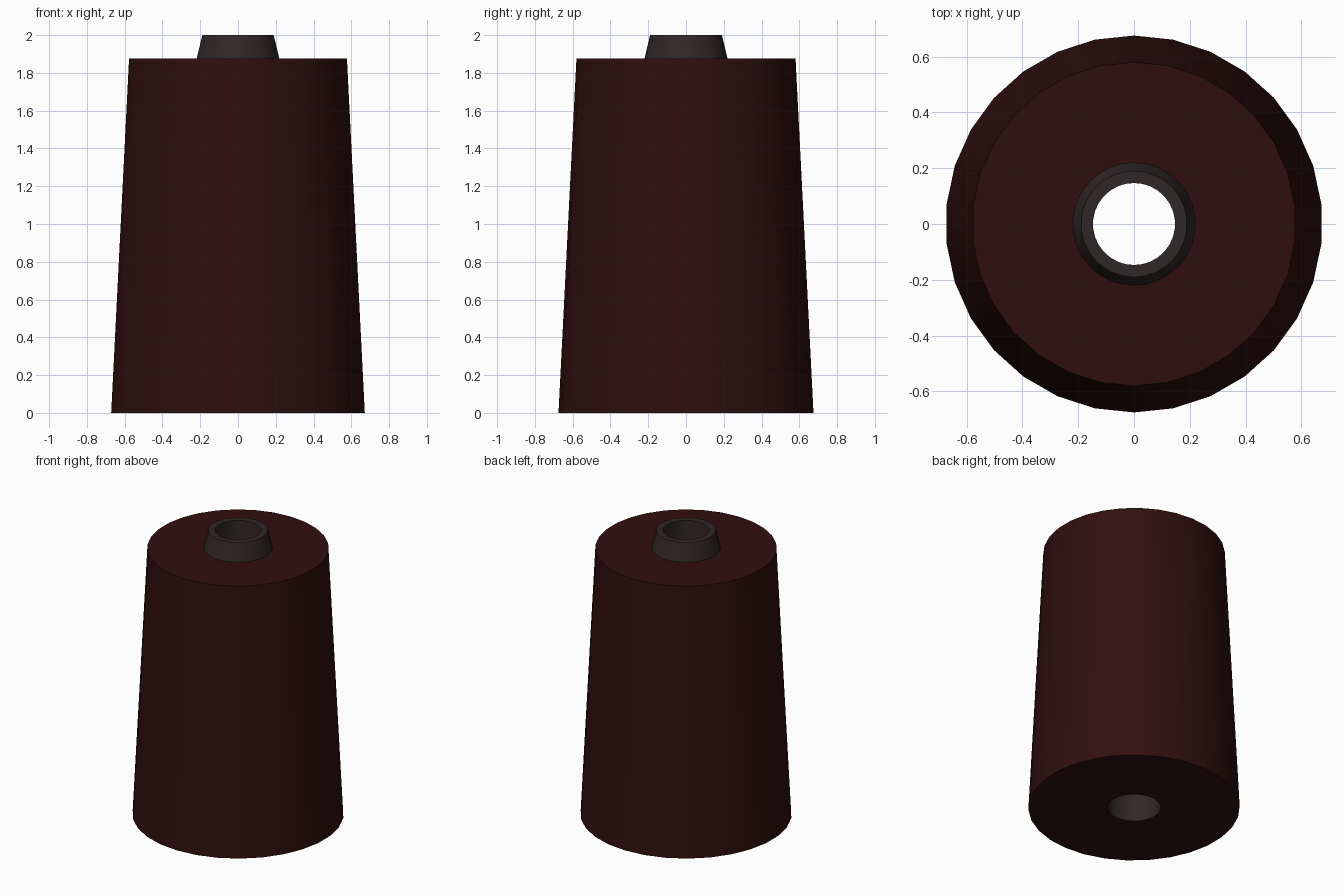
import bpy, bmesh, math

if "Cube" in bpy.data.objects:
    bpy.data.objects.remove(bpy.data.objects["Cube"])

SIDES = 30


def material(name, rgb):
    m = bpy.data.materials.new(name)
    m.diffuse_color = (*rgb, 1)
    m.use_nodes = True
    m.node_tree.nodes["Principled BSDF"].inputs["Base Color"].default_value = m.diffuse_color
    return m


def lathe(name, profile, mat):
    """Revolve an open (radius, z) profile, listed so faces point outward."""
    bm = bmesh.new()
    rings = []
    for r, z in profile:
        angles = [math.pi / 2 + 2 * math.pi * i / SIDES for i in range(SIDES)]
        rings.append([bm.verts.new((r * math.cos(a), r * math.sin(a), z)) for a in angles])
    for low, high in zip(rings, rings[1:]):
        for i in range(SIDES):
            j = (i + 1) % SIDES
            bm.faces.new((low[i], low[j], high[j], high[i]))
    mesh = bpy.data.meshes.new(name)
    bm.to_mesh(mesh)
    bm.free()
    mesh.materials.append(mat)
    obj = bpy.data.objects.new(name, mesh)
    bpy.context.collection.objects.link(obj)
    bpy.ops.object.select_all(action='DESELECT')
    obj.select_set(True)
    bpy.context.view_layer.objects.active = obj
    bpy.ops.object.shade_smooth_by_angle(angle=math.radians(30))
    return obj


thread_red = material("dark red thread", (0.03, 0.0048, 0.005))
core_grey = material("dark grey core", (0.03, 0.02, 0.02))

# Wound thread: underside, tapered wall and flat top
lathe("thread_winding", [(0.17, 0), (0.675, 0), (0.58, 1.875), (0.22, 1.875)], thread_red)

# Hollow core: tapered collar, rim and bore running through to the base
lathe("core_tube", [(0.22, 1.875), (0.19, 2.0), (0.147, 2.0), (0.17, 0)], core_grey)
